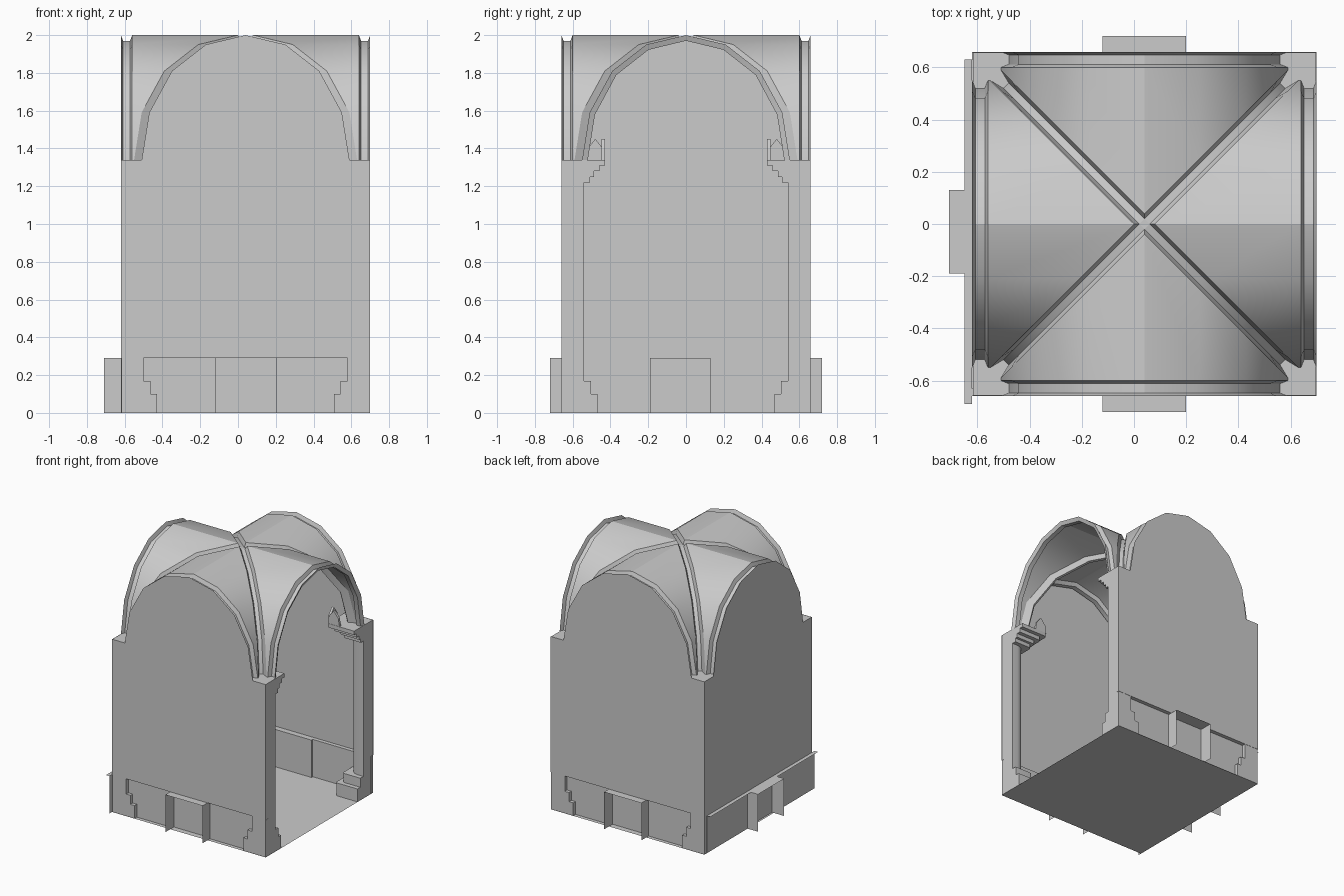
import bpy, bmesh, math
from mathutils import Matrix, Vector

cube = bpy.data.objects.get("Cube")
if cube:
    bpy.data.objects.remove(cube, do_unlink=True)

stone = bpy.data.materials.new("grey_stone")
stone.use_nodes = True
GREY = (0.6, 0.6, 0.6, 1)
stone.diffuse_color = GREY
stone.node_tree.nodes["Principled BSDF"].inputs["Base Color"].default_value = GREY

HALF = 0.66            # half the bay
SPRING = 1.34          # springing height
SPAN, RISE = 0.55, 0.66
CENTRE = Matrix.Translation((0.04, 0, 0))
# half arch from crown to springing
ARCH = [(0, 2.0), (0.21, 1.95), (0.39, 1.81), (0.51, 1.59), (SPAN, SPRING)]
FULL = [(-x, z) for x, z in reversed(ARCH[1:])] + ARCH


def turn(quarter):
    return CENTRE @ Matrix.Rotation(quarter * math.pi / 2, 4, 'Z')


def make(name, faces, matrix=CENTRE, smooth=None, up=False):
    """Build an object from a list of corner loops."""
    bm = bmesh.new()
    for loop in faces:
        bm.faces.new([bm.verts.new(matrix @ Vector(p)) for p in loop])
    bmesh.ops.remove_doubles(bm, verts=bm.verts, dist=0.0005)
    bmesh.ops.recalc_face_normals(bm, faces=bm.faces)
    if up and sum(f.normal.z * f.calc_area() for f in bm.faces) < 0:
        bmesh.ops.reverse_faces(bm, faces=bm.faces)
    mesh = bpy.data.meshes.new(name)
    bm.to_mesh(mesh)
    bm.free()
    mesh.materials.append(stone)
    ob = bpy.data.objects.new(name, mesh)
    bpy.context.collection.objects.link(ob)
    if smooth:
        bpy.ops.object.select_all(action='DESELECT')
        ob.select_set(True)
        bpy.context.view_layer.objects.active = ob
        bpy.ops.object.shade_smooth_by_angle(angle=math.radians(smooth))
    return ob


def skin(rows):
    """Quads between successive rows of points."""
    return [(a[i], a[i + 1], b[i + 1], b[i])
            for a, b in zip(rows, rows[1:]) for i in range(len(a) - 1)]


def normal(x, z):
    return Vector((x / SPAN, (z - SPRING) / RISE)).normalized()


def prism(plan, z0, z1):
    low = [(x, y, z0) for x, y in plan]
    high = [(x, y, z1) for x, y in plan]
    return skin([low + low[:1], high + high[:1]]) + [low[::-1], high]


# floor
make("floor", [[(-HALF, -HALF, 0), (HALF, -HALF, 0), (HALF, HALF, 0), (-HALF, HALF, 0)]])

# three closed sides, arched at the top
for name, q in (("front_wall", 0), ("back_wall", 2), ("right_wall", 3)):
    outline = [(-HALF, 0.29), (-HALF, SPRING)] + FULL + [(HALF, SPRING), (HALF, 0.29)]
    make(name, [[(x, -HALF, z) for x, z in outline][::-1]], turn(q))

# vault webs: each quadrant is an arched strip stopping at the diagonal grooves
GROOVE = 0.04
for q in range(4):
    rows = []
    for x, z in FULL:
        start = min(abs(x) + GROOVE, 0.6)
        rows.append([(x, -start, z), (x, -0.6, z)])
    make(f"vault_web_{q + 1}", skin(rows), turn(q), 25.5, True)

# wall ribs: shallow channels hanging below the vault edge
for q in range(4):
    rows = []
    for x, z in FULL:
        n = normal(x, z)
        rows.append([(x - d * n.x, -e, z - d * n.y)
                     for e, d in ((0.66, 0), (0.648, 0.03), (0.612, 0.03), (0.6, 0))])
    make(f"wall_rib_{q + 1}", skin(rows), turn(q), 25.5, True)

# diagonal ribs, meeting at a small diamond in the crown
for q in range(4):
    rows = []
    for a, z in ARCH:
        n = normal(a, z) * 0.03
        b, h = a - n.x, GROOVE / 2
        rows.append([(a, a + GROOVE, z), (b, b + h, z - n.y),
                     (b + h, b, z - n.y), (a + GROOVE, a, z)])
    make(f"diagonal_rib_{q + 1}", skin(rows), turn(q), 30, True)
h = GROOVE / 2
make("crown_boss", [[(h, 0, 1.97), (0, h, 1.97), (-h, 0, 1.97), (0, -h, 1.97)]])


def corner_plan(size, radius):
    """Square in the corner with its inner corner rounded off."""
    edge = HALF - 0.002
    c = edge - size + radius
    arc = [(c - radius * math.sin(t * math.pi / 12), c - radius * math.cos(t * math.pi / 12))
           for t in range(7)]
    return [(edge, edge), (edge, edge - size)][:2] + arc + [(edge - size, edge)]


# corner columns: stepped pedestal, shaft, stepped capital, pointed leaves
PARTS = (
    ("pedestal", 0.02, ((0, 0.1, 0.19), (0.1, 0.17, 0.155))),
    ("shaft", 0.07, ((0.17, 1.22, 0.118),)),
    ("capital", 0.02, ((1.22, 1.25, 0.15), (1.25, 1.28, 0.17),
                       (1.28, 1.31, 0.2), (1.31, SPRING, 0.23))),
)
for q in range(4):
    for name, radius, steps in PARTS:
        faces = []
        for z0, z1, size in steps:
            faces += prism(corner_plan(size, radius), z0, z1)
        make(f"{name}_{q + 1}", faces, turn(q), 30)
    leaf = [(0.53, SPRING), (0.52, 1.4), (0.48, 1.45), (0.44, 1.4), (0.43, SPRING)]
    for side in range(2):
        near = [(u, 0.43, z) for u, z in leaf]
        far = [(u, 0.448, z) for u, z in leaf]
        faces = skin([near + near[:1], far + far[:1]]) + [near, far[::-1]]
        if side:
            faces = [[(y, x, z) for x, y, z in f] for f in faces]
        make(f"capital_leaf_{q + 1}_{side + 1}", faces, turn(q))

# low panelling: recessed sheet, top ledge and a central open-backed box
PANEL, OUT, INNER, TOP, BOX = -0.63, -0.72, -0.615, 0.29, 0.16


def upright(x0, y0, x1, y1):
    return [(x0, y0, 0), (x1, y1, 0), (x1, y1, TOP), (x0, y0, TOP)]


def ledge(x0, x1, y0, y1):
    return [(x0, y0, TOP), (x1, y0, TOP), (x1, y1, TOP), (x0, y1, TOP)]


for name, q, shift in (("front", 0, 0), ("back", 2, 0), ("right", 3, 0.03)):
    move = Matrix.Translation((-shift, -shift, 0))
    if q == 3:
        move = Matrix.Translation((shift, -shift, 0))
    faces = [upright(-HALF, PANEL, -BOX, PANEL), upright(BOX, PANEL, HALF, PANEL),
             upright(-BOX, INNER, BOX, INNER),
             upright(-BOX, INNER, -BOX, OUT), upright(BOX, INNER, BOX, OUT),
             ledge(-HALF, -BOX, -HALF, PANEL), ledge(BOX, HALF, -HALF, PANEL),
             ledge(-BOX, BOX, OUT, INNER)]
    make(f"{name}_panelling", faces, turn(q) @ move)
